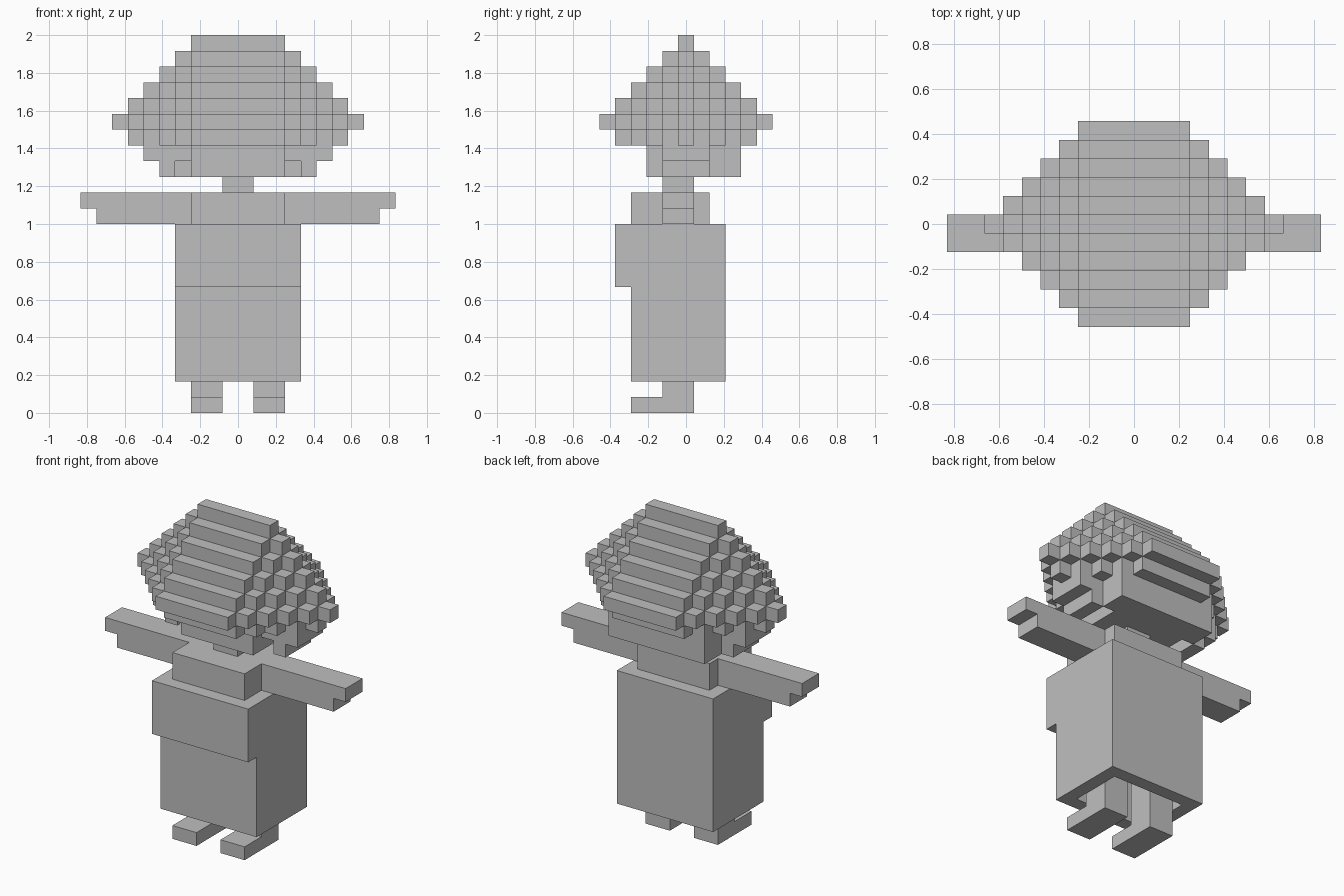
import bpy, bmesh, math
from mathutils import Vector

if "Cube" in bpy.data.objects:
    bpy.data.objects.remove(bpy.data.objects["Cube"])

U = 1 / 12  # block size

grey = bpy.data.materials.new("light grey")
grey.diffuse_color = (0.52, 0.52, 0.52, 1)
grey.use_nodes = True
grey.node_tree.nodes["Principled BSDF"].inputs["Base Color"].default_value = grey.diffuse_color


def box(x0, x1, y0, y1, z0, z1):
    """Block cells: x and z ranges are edges, y range is inclusive centres."""
    return {(x, y, z) for x in range(x0, x1) for y in range(y0, y1 + 1)
            for z in range(z0, z1)}


def mirror(cells):
    return {(-1 - x, y, z) for x, y, z in cells}


# Hair: stepped diamond, widest at layer 18
hair = set()
for z in range(17, 24):
    for y in range(-5, 6):
        w = 8 - abs(y) - abs(z - 18)
        if w >= 3:
            hair |= box(-w, w, y, y, z, z + 1)
back_hair = box(-4, 4, 2, 3, 15, 17)
right_curl = box(3, 6, -1, 1, 16, 17) | box(4, 5, -1, 1, 15, 16)

# Limbs
right_arm = box(3, 10, -1, 0, 13, 14) | box(3, 9, -1, 0, 12, 13)
right_leg = box(1, 3, -1, 0, 0, 8) | box(1, 3, -3, 0, 0, 1)

parts = {
    "hair": hair,
    "back_hair": back_hair,
    "right_hair_curl": right_curl,
    "left_hair_curl": mirror(right_curl),
    "head": box(-3, 3, -2, 1, 15, 17),
    "neck": box(-1, 1, -1, 0, 14, 15),
    "shoulders": box(-3, 3, -3, 1, 12, 14),
    "right_arm": right_arm,
    "left_arm": mirror(right_arm),
    "upper_body": box(-4, 4, -4, 2, 8, 12),
    # Skirt is a shell, open underneath
    "skirt": box(-4, 4, -3, 2, 2, 8) - box(-3, 3, -2, 1, 2, 8),
    "right_leg": right_leg,
    "left_leg": mirror(right_leg),
}
solid = set().union(*parts.values())


def build(name, cells):
    """Make the outer faces of the cells, then merge flat areas."""
    bm = bmesh.new()
    for c in cells:
        centre = Vector((c[0] + 0.5, c[1], c[2] + 0.5))
        for axis in range(3):
            for s in (-1, 1):
                n = list(c)
                n[axis] += s
                if tuple(n) in solid:
                    continue
                a, b = (axis + 1) % 3, (axis + 2) % 3
                verts = []
                for p, q in ((-1, -1), (1, -1), (1, 1), (-1, 1))[::s]:
                    v = centre.copy()
                    v[axis] += 0.5 * s
                    v[a] += 0.5 * p
                    v[b] += 0.5 * q
                    verts.append(bm.verts.new(v * U))
                bm.faces.new(verts)
    bmesh.ops.remove_doubles(bm, verts=bm.verts[:], dist=1e-4)
    bmesh.ops.dissolve_limit(bm, angle_limit=math.radians(1),
                             verts=bm.verts[:], edges=bm.edges[:])
    mesh = bpy.data.meshes.new(name)
    bm.to_mesh(mesh)
    bm.free()
    mesh.materials.append(grey)
    bpy.context.collection.objects.link(bpy.data.objects.new(name, mesh))


for name, cells in parts.items():
    build(name, cells)
